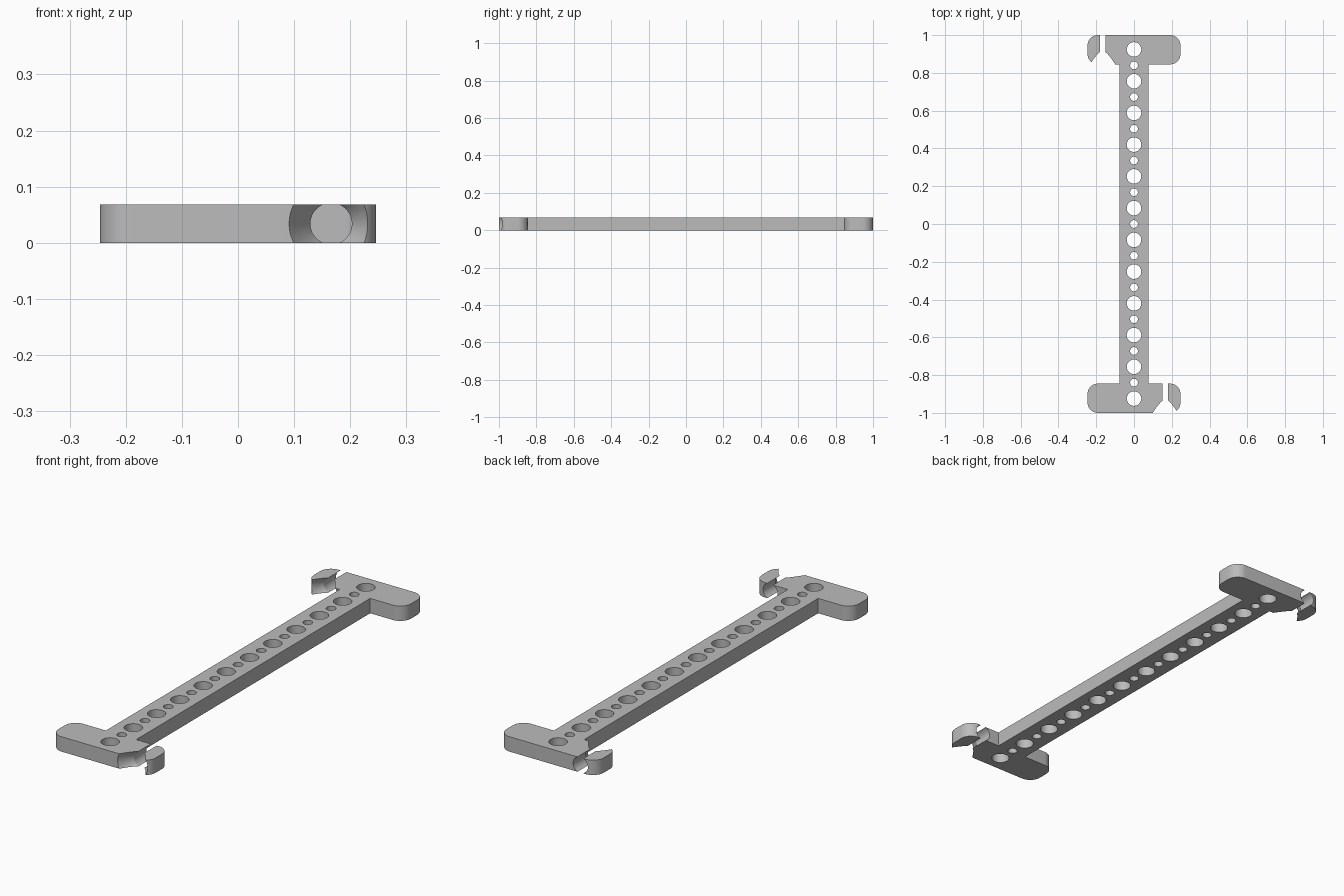
import bpy, bmesh
from math import sin, cos, pi, radians
from mathutils import Matrix, Vector

cube = bpy.data.objects.get("Cube")
if cube:
    bpy.data.objects.remove(cube, do_unlink=True)

THICK = 0.068
HALF_BEAM = 0.077
HALF_ARM = 0.246
INNER = 0.845
CORNER = 0.055
BORE_X = 0.166
PITCH = 0.168

grey = bpy.data.materials.new("plain grey")
grey.use_nodes = True
colour = (0.5, 0.5, 0.5, 1)
grey.diffuse_color = colour
grey.node_tree.nodes["Principled BSDF"].inputs["Base Color"].default_value = colour


def make_object(name, bm):
    bmesh.ops.recalc_face_normals(bm, faces=bm.faces)
    mesh = bpy.data.meshes.new(name)
    bm.to_mesh(mesh)
    bm.free()
    mesh.materials.append(grey)
    obj = bpy.data.objects.new(name, mesh)
    bpy.context.collection.objects.link(obj)
    return obj


def arc(cx, cy, start, steps=12):
    """Quarter circle, counter-clockwise from the start angle."""
    angles = [start + pi / 2 * i / steps for i in range(steps + 1)]
    return [(cx + CORNER * cos(a), cy + CORNER * sin(a)) for a in angles]


# Bar: half outline with rounded crossbar ends, turned half round for the rest
cx = HALF_ARM - CORNER
half = [(HALF_BEAM, -INNER), (HALF_BEAM, INNER)]
half += arc(cx, INNER + CORNER, -pi / 2) + arc(cx, 1 - CORNER, 0)
other = arc(-cx, 1 - CORNER, pi / 2) + arc(-cx, INNER + CORNER, pi)
half += other + [(-HALF_BEAM, INNER)]
front = [(-x, -y) for x, y in half[2:-1]]
outline = half + [(-HALF_BEAM, -INNER)] + front

bm = bmesh.new()
base = bm.faces.new([bm.verts.new((x, y, 0)) for x, y in outline])
top = bmesh.ops.extrude_face_region(bm, geom=[base])
moved = [v for v in top["geom"] if isinstance(v, bmesh.types.BMVert)]
bmesh.ops.translate(bm, verts=moved, vec=(0, 0, THICK))
bar = make_object("slotted_bar", bm)

# Row of alternating large and small holes
bm = bmesh.new()
for i in range(23):
    radius = 0.0205 if i % 2 else 0.0385
    bmesh.ops.create_cone(
        bm, cap_ends=True, segments=48, radius1=radius, radius2=radius, depth=THICK * 3,
        matrix=Matrix.Translation((0, (i - 11) * PITCH / 2, THICK / 2)))


# Countersunk screw bores, both opening towards the front
def add_bore(x, face_y):
    profile = [(-0.013, 0.0825), (0.065, 0.037), (0.2, 0.037)]
    rings = []
    for dy, r in profile:
        rings.append([bm.verts.new((x + r * cos(2 * pi * k / 64), face_y + dy,
                                    THICK / 2 + r * sin(2 * pi * k / 64))) for k in range(64)])
    bm.faces.new(rings[0])
    bm.faces.new(rings[-1])
    for a, b in zip(rings, rings[1:]):
        for k in range(64):
            n = (k + 1) % 64
            bm.faces.new((a[k], a[n], b[n], b[k]))


add_bore(BORE_X, -1)
add_bore(-BORE_X, INNER)
cutter = make_object("hole_cutter", bm)
cutter.hide_render = True

# Cut everything out and drop the helper
cut = bar.modifiers.new("holes", "BOOLEAN")
cut.operation = "DIFFERENCE"
cut.solver = "EXACT"
cut.object = cutter
bpy.ops.object.select_all(action="DESELECT")
bar.select_set(True)
bpy.context.view_layer.objects.active = bar
bpy.ops.object.modifier_apply(modifier=cut.name)
bpy.data.objects.remove(cutter, do_unlink=True)
bpy.ops.object.shade_smooth_by_angle(angle=radians(30))
